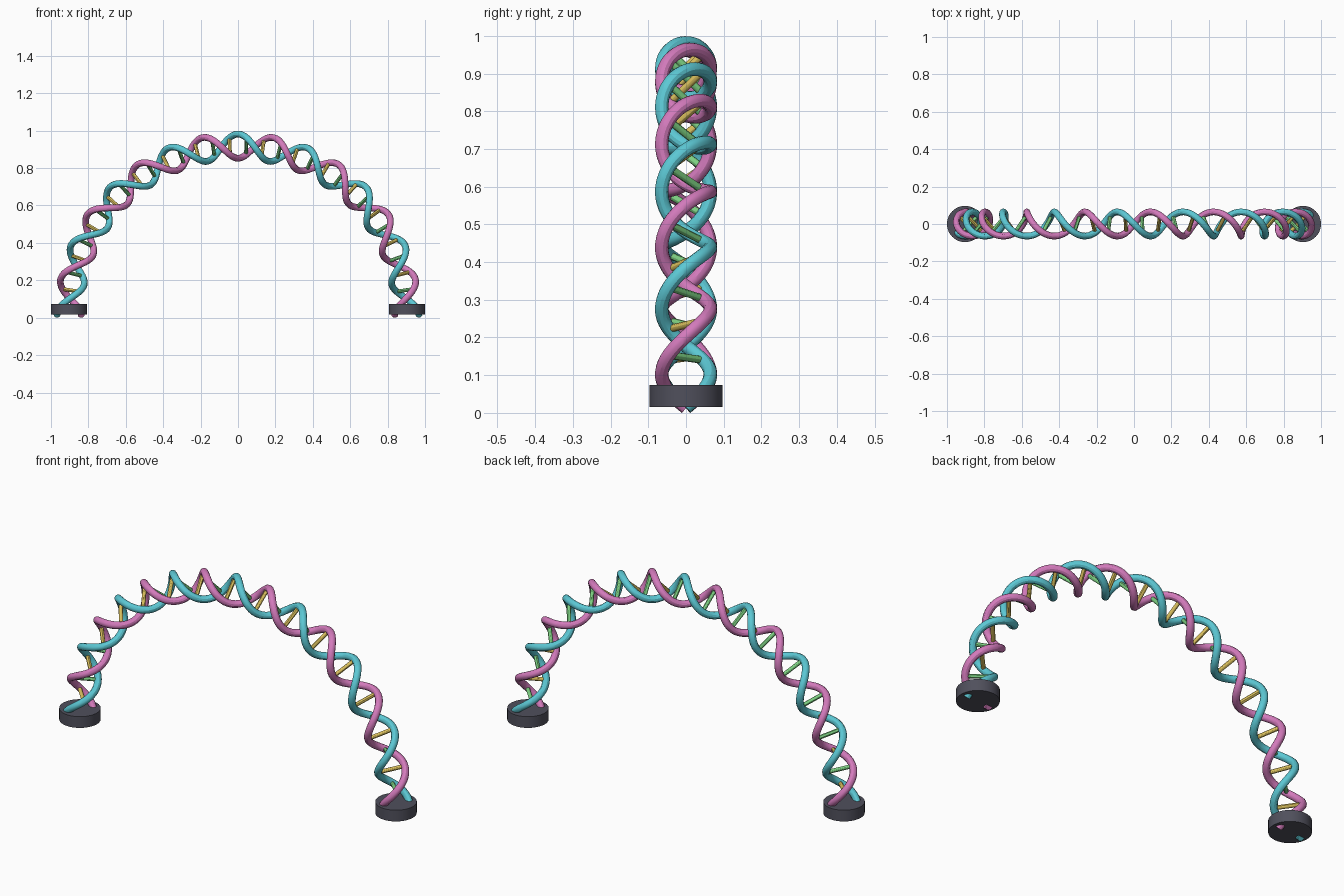
import bpy
from math import sin, cos, pi
from mathutils import Vector

ARCH_R, HELIX_R, TUBE_R, RUNG_R = 0.903, 0.0645, 0.018, 0.01
FLOOR = 0.014
TURNS = 8
RUNGS = 32
SAMPLES = 384

if "Cube" in bpy.data.objects:
    bpy.data.objects.remove(bpy.data.objects["Cube"])


def material(name, rgb):
    mat = bpy.data.materials.new(name)
    mat.use_nodes = True
    color = (*rgb, 1)
    mat.diffuse_color = color
    for node in mat.node_tree.nodes:
        if node.type == "BSDF_PRINCIPLED":
            node.inputs["Base Color"].default_value = color
    return mat


cyan = material("cyan", (0.107, 0.577, 0.658))
pink = material("pink", (0.65, 0.195, 0.5))
yellow = material("yellow", (0.69, 0.52, 0.11))
green = material("green", (0.205, 0.63, 0.223))
slate = material("slate", (0.08, 0.08, 0.107))


def strand_point(t, side):
    """Point on a strand; t is the angle from the top of the arch toward +x."""
    out = Vector((sin(t), 0, cos(t)))
    phi = 2 * TURNS * t
    offset = HELIX_R * (cos(phi) * out - sin(phi) * Vector((0, 1, 0)))
    return Vector((0, 0, FLOOR)) + ARCH_R * out + side * offset


def finish(name, mat):
    obj = bpy.context.object
    obj.name = obj.data.name = name
    obj.data.materials.clear()
    obj.data.materials.append(mat)
    bpy.ops.object.shade_smooth_by_angle()
    return obj


def tube(name, points, radius, mat):
    curve = bpy.data.curves.new(name, "CURVE")
    curve.dimensions = "3D"
    curve.bevel_depth = radius
    curve.bevel_resolution = 4
    curve.use_fill_caps = True
    spline = curve.splines.new("POLY")
    spline.points.add(len(points) - 1)
    for p, co in zip(spline.points, points):
        p.co = (*co, 1)
    obj = bpy.data.objects.new(name, curve)
    bpy.context.collection.objects.link(obj)
    bpy.ops.object.select_all(action="DESELECT")
    obj.select_set(True)
    bpy.context.view_layer.objects.active = obj
    bpy.ops.object.convert(target="MESH")
    finish(name, mat)


# Two intertwined strands following the arch
for name, side, mat in (("cyan_strand", 1, cyan), ("pink_strand", -1, pink)):
    path = [strand_point(-pi / 2 + pi * i / SAMPLES, side) for i in range(SAMPLES + 1)]
    tube(name, path, TUBE_R, mat)

# Rungs joining the strands, alternating in colour
for k in range(RUNGS):
    t = pi / 2 - pi * (k + 0.5) / RUNGS
    ends = [strand_point(t, 1), strand_point(t, -1)]
    tube(f"rung_{k + 1}", ends, RUNG_R, green if k % 2 else yellow)

# Round foot under each end
for name, side in (("left_foot", 1), ("right_foot", -1)):
    bpy.ops.mesh.primitive_cylinder_add(vertices=48, radius=0.097, depth=0.058,
                                        location=(side * ARCH_R, 0, 0.045))
    finish(name, slate)
